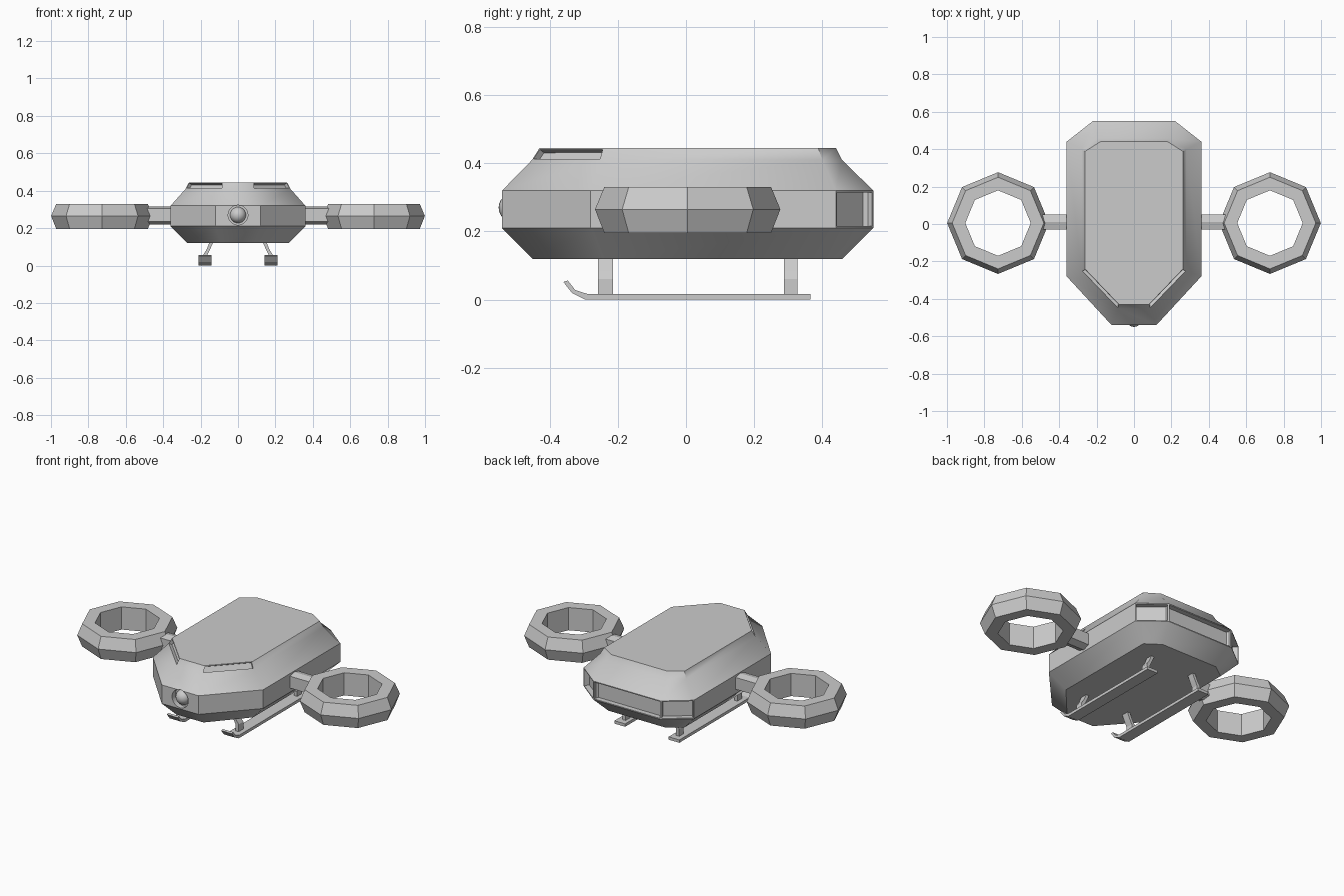
import bpy, bmesh, math
from mathutils import Vector

if "Cube" in bpy.data.objects:
    bpy.data.objects.remove(bpy.data.objects["Cube"])


def loft(name, rings, closed=False, recess=()):
    """Join rings of points; cap the ends or close the loop. recess: (ring, side, border, depth)."""
    bm = bmesh.new()
    vs = [[bm.verts.new(p) for p in r] for r in rings]
    n, m = len(rings[0]), len(rings)
    band = {}
    for i in range(m if closed else m - 1):
        for j in range(n):
            k, l = (i + 1) % m, (j + 1) % n
            band[i, j] = bm.faces.new((vs[i][j], vs[i][l], vs[k][l], vs[k][j]))
    if not closed:
        bm.faces.new(vs[0][::-1])
        bm.faces.new(vs[-1])
    bmesh.ops.recalc_face_normals(bm, faces=bm.faces)
    for i, j, border, depth in recess:
        f = band[i, j]
        bmesh.ops.inset_individual(bm, faces=[f], thickness=border)
        nrm = f.normal.copy()
        r = bmesh.ops.extrude_discrete_faces(bm, faces=[f])
        for v in r["faces"][0].verts:
            v.co -= nrm * depth
    mesh = bpy.data.meshes.new(name)
    bm.to_mesh(mesh)
    bm.free()
    ob = bpy.data.objects.new(name, mesh)
    bpy.context.collection.objects.link(ob)
    return ob


def smooth(ob, angle=40):
    bpy.ops.object.select_all(action='DESELECT')
    ob.select_set(True)
    bpy.context.view_layer.objects.active = ob
    bpy.ops.object.shade_smooth_by_angle(angle=math.radians(angle))


def outline(z, xf, yf, xs, y1, y2, xb, yb):
    right = [(xf, yf), (xs, y1), (xs, y2), (xb, yb)]
    return [(x, y, z) for x, y in right] + [(-x, y, z) for x, y in right[::-1]]


# Hull: stacked eight-sided outlines, recessed rear lamps and front windows
mid = (.12, -.54, .36, -.28, .44, .22, .55)
hull = loft("hull", [
    outline(.12, .09, -.45, .27, -.245, .40, .185, .46),
    outline(.21, *mid),
    outline(.32, *mid),
    outline(.41, .085, -.452, .28, -.25, .40, .19, .458),
    outline(.445, .08, -.43, .262, -.24, .388, .18, .44)],
    recess=[(1, 2, .008, .03), (1, 3, .008, .03), (1, 4, .008, .03),
            (3, 0, .006, .02), (3, 6, .006, .02)])

# Round socket cut into the nose
bpy.ops.mesh.primitive_cylinder_add(vertices=24, radius=.053, depth=.06,
                                    location=(0, -.54, .27), rotation=(math.pi / 2, 0, 0))
cutter = bpy.context.object
cutter.hide_render = True
mod = hull.modifiers.new("socket", 'BOOLEAN')
mod.operation = 'DIFFERENCE'
mod.object = cutter
mod.solver = 'EXACT'
bpy.context.view_layer.objects.active = hull
bpy.ops.object.modifier_apply(modifier="socket")
bpy.data.objects.remove(cutter)
smooth(hull)

# Nose camera ball
bpy.ops.mesh.primitive_uv_sphere_add(segments=24, ring_count=12, radius=.043,
                                     location=(0, -.507, .27))
bpy.context.object.name = "nose_camera"
smooth(bpy.context.object)

duct_profile = [(.175, .33), (.245, .33), (.272, .265), (.245, .196), (.175, .196)]
arm_profile = [(-.03, .235), (-.03, .305), (.01, .315), (.05, .305), (.05, .235), (.01, .22)]
skid_profile = [(.365, 0), (-.295, 0), (-.335, .02), (-.36, .052), (-.347, .056),
                (-.325, .028), (-.29, .017), (.365, .017)]
strut_profile = [(.13, .13), (.15, .13), (.168, .085), (.185, .06), (.185, .01),
                 (.165, .01), (.165, .055), (.15, .085)]

for side, s in (("left", -1), ("right", 1)):
    # Eight-sided fan duct
    duct = loft(side + "_duct", [
        [(s * (.727 + r * math.cos(a)), .005 + r * math.sin(a), z) for r, z in duct_profile]
        for a in (i * math.pi / 4 for i in range(8))], closed=True)
    smooth(duct)
    # Arm between hull and duct
    loft(side + "_arm", [[(s * x, y, z) for y, z in arm_profile] for x in (.34, .495)])
    # Landing skid with upturned tip
    loft(side + "_skid", [[(s * x, y, z) for y, z in skid_profile] for x in (.142, .212)])
    # Bent struts
    for end, y0, y1 in (("front", -.258, -.215), ("back", .288, .328)):
        loft(f"{side}_{end}_strut", [[(s * x, y, z) for x, z in strut_profile] for y in (y0, y1)])
